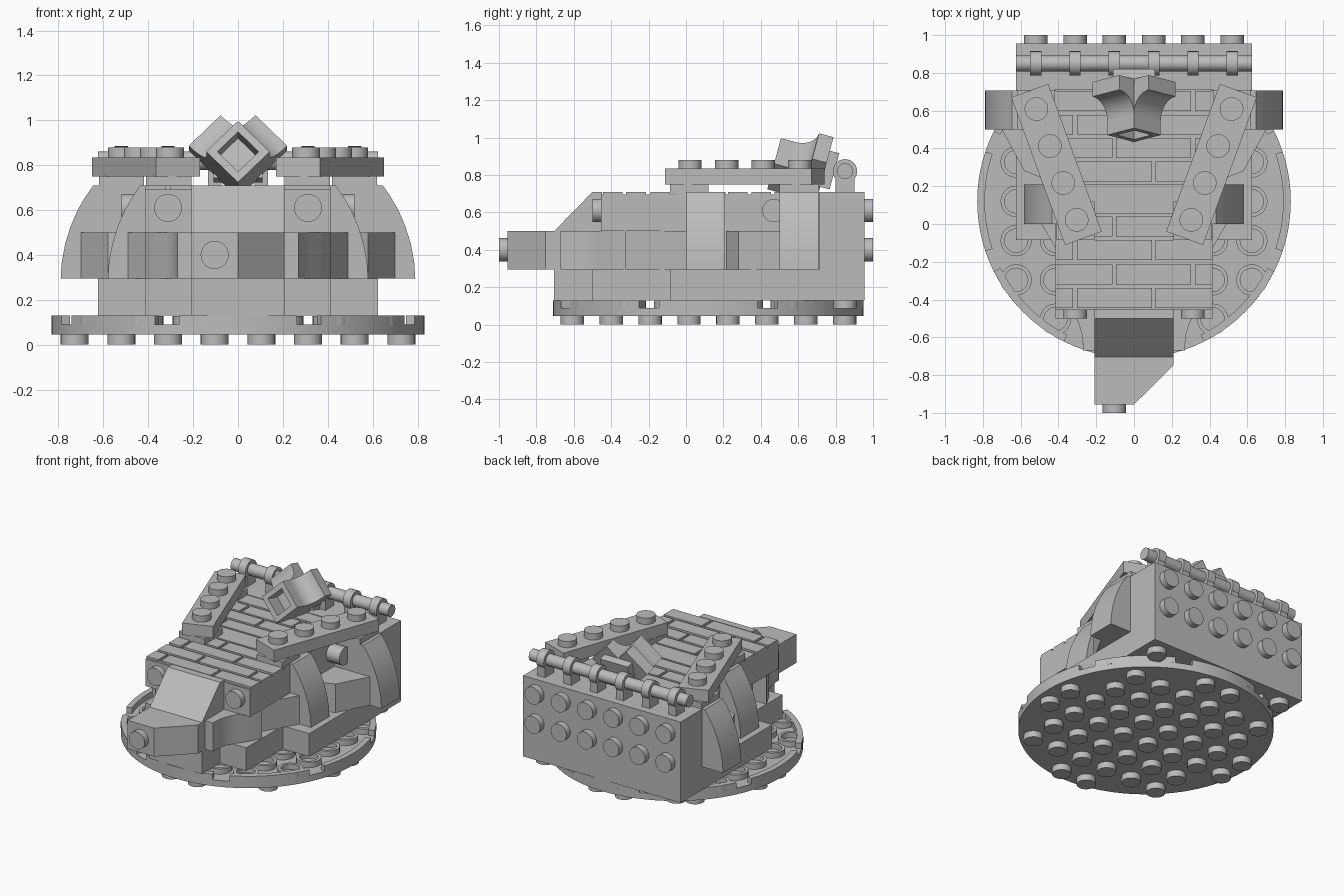
import bpy, bmesh, math
from mathutils import Vector, Matrix

cube = bpy.data.objects.get("Cube")
if cube:
    bpy.data.objects.remove(cube)

grey = bpy.data.materials.new("plain grey")
grey.use_nodes = True
grey.diffuse_color = (0.5, 0.5, 0.5, 1)
grey.node_tree.nodes["Principled BSDF"].inputs["Base Color"].default_value = (0.5, 0.5, 0.5, 1)

P = 0.208                      # stud pitch
R, H = 0.0625, 0.045           # stud radius and height
DISC_Y = 0.12
COLS = [P * (i - 2.5) for i in range(6)]


def finish(name, bm, smooth=False):
    bmesh.ops.recalc_face_normals(bm, faces=bm.faces)
    me = bpy.data.meshes.new(name)
    bm.to_mesh(me)
    bm.free()
    ob = bpy.data.objects.new(name, me)
    bpy.context.collection.objects.link(ob)
    me.materials.append(grey)
    if smooth:
        bpy.ops.object.select_all(action='DESELECT')
        ob.select_set(True)
        bpy.context.view_layer.objects.active = ob
        bpy.ops.object.shade_smooth_by_angle(angle=math.radians(35))
    return ob


def add_box(bm, x, y, z):
    size = Matrix.Diagonal((x[1] - x[0], y[1] - y[0], z[1] - z[0], 1))
    mid = Matrix.Translation((sum(x) / 2, sum(y) / 2, sum(z) / 2))
    bmesh.ops.create_cube(bm, size=1, matrix=mid @ size)


def box(name, x, y, z):
    bm = bmesh.new()
    add_box(bm, x, y, z)
    return finish(name, bm)


def add_cyl(bm, a, b, r, n=24):
    a, b = Vector(a), Vector(b)
    d = b - a
    m = Matrix.Translation((a + b) / 2) @ d.to_track_quat('Z', 'Y').to_matrix().to_4x4()
    bmesh.ops.create_cone(bm, cap_ends=True, segments=n, radius1=r, radius2=r,
                          depth=d.length, matrix=m)


def cylinders(name, pairs, r):
    bm = bmesh.new()
    for a, b in pairs:
        add_cyl(bm, a, b, r)
    return finish(name, bm, True)


def add_prism(bm, pts, axis, lo, hi):
    """Extrude a 2D outline along an axis."""
    def at(p, t):
        return {'x': (t, p[0], p[1]), 'y': (p[0], t, p[1]), 'z': (p[0], p[1], t)}[axis]
    a = [bm.verts.new(at(p, lo)) for p in pts]
    b = [bm.verts.new(at(p, hi)) for p in pts]
    bm.faces.new(a)
    bm.faces.new(b[::-1])
    for i in range(len(pts)):
        j = (i + 1) % len(pts)
        bm.faces.new((a[i], a[j], b[j], b[i]))


def prism(name, pts, axis, lo, hi, smooth=False):
    bm = bmesh.new()
    add_prism(bm, pts, axis, lo, hi)
    return finish(name, bm, smooth)


def arc(r, a0, a1, n, c=(0, 0)):
    return [(c[0] + r * math.cos(a0 + (a1 - a0) * i / n),
             c[1] + r * math.sin(a0 + (a1 - a0) * i / n)) for i in range(n + 1)]


# Round base: floor, notched rim, studs below and tubes above
cylinder_floor = bmesh.new()
add_cyl(cylinder_floor, (0, DISC_Y, H), (0, DISC_Y, 0.09), 0.83, 96)
finish("base_floor", cylinder_floor, True)
rim = bmesh.new()
for k in range(8):
    a0, a1 = math.radians(45 * k - 18.5), math.radians(45 * k + 18.5)
    c = (0, DISC_Y)
    add_prism(rim, arc(0.83, a0, a1, 10, c) + arc(0.79, a1, a0, 10, c), 'z', 0.09, 0.13)
finish("base_rim", rim, True)
grid = [(P * (i - 3.5), P * (j - 3.5)) for i in range(8) for j in range(8)]
cylinders("base_studs", [((x, y + DISC_Y, 0), (x, y + DISC_Y, 0.05))
                         for x, y in grid if math.hypot(x, y) < 0.79], R)
tubes = bmesh.new()
for i in range(-3, 4):
    for j in range(-3, 4):
        x, y = P * i, P * j
        if 0.4 < math.hypot(x, y) < 0.75:
            c = (x, y + DISC_Y)
            for h in range(2):
                a0 = math.pi * h
                add_prism(tubes, arc(0.083, a0, a0 + math.pi, 10, c)
                          + arc(0.062, a0 + math.pi, a0, 10, c), 'z', 0.085, 0.129)
finish("base_tubes", tubes, True)

# Stepped hull
box("hull_lower_rear", (-0.625, 0.625), (-0.085, 0.95), (0.13, 0.295))
box("hull_lower_front", (-0.415, 0.415), (-0.5, -0.085), (0.13, 0.295))
box("hull_lower_bow", (-P, P), (-0.705, -0.5), (0.13, 0.295))
box("hull_core", (-0.3, 0.3), (-0.5, 0.71), (0.295, 0.5))
box("hull_core_rear", (-0.415, 0.415), (0, 0.71), (0.295, 0.5))
box("rear_block", (-0.625, 0.625), (0.71, 0.955), (0.13, 0.71))
cylinders("rear_studs", [((x, 0.95, z), (x, 1.0, z)) for x in COLS for z in (0.4, 0.61)], R)
cylinders("rear_under_studs", [((s * 0.52, 0.85, 0.085), (s * 0.52, 0.85, 0.14)) for s in (-1, 1)], R)

# Nose with one cut corner and a slope behind it
prism("nose", [(-P, -0.955), (0, -0.955), (P, -0.75), (P, -0.45), (-P, -0.45)], 'z', 0.295, 0.5)
cylinders("nose_stud", [((-P / 2, -1.0, 0.4), (-P / 2, -0.95, 0.4))], R)
prism("nose_slope", [(-0.705, 0.5), (-0.5, 0.71), (-0.45, 0.71), (-0.45, 0.5)], 'x', -P, P)

# Deck of masonry tiles
box("deck_core", (-0.415, 0.415), (-0.455, 0.71), (0.5, 0.695))
box("deck_strip", (-0.41, 0.41), (0.055, 0.21), (0.69, 0.71))
tiles = bmesh.new()
row = 0
for start in (-0.455, -0.2, 0.215, 0.463):
    for k in range(2):
        y = start + 0.125 * k
        s = 1 if row % 2 else -1
        edges = sorted([-0.425, 0.425, -s * 0.104, s * 0.312])
        for a, b in zip(edges, edges[1:]):
            add_box(tiles, (a + 0.01, b - 0.01), (y + 0.01, y + 0.115), (0.69, 0.71))
        row += 1
finish("deck_tiles", tiles)
cylinders("deck_front_studs", [((s * 0.312, -0.5, 0.61), (s * 0.312, -0.45, 0.61)) for s in (-1, 1)], R)

# Mirrored side parts
SLOPE = [(0, 0.295), (-0.005, 0.37), (-0.02, 0.45), (-0.045, 0.53), (-0.075, 0.6),
         (-0.11, 0.66), (-0.145, 0.71)]
for s, side in ((1, "left"), (-1, "right")):
    def flip(pts):
        return [(s * x, y) for x, y in pts]
    for label, out, inner, y in (("rear", 0.79, 0.41, 0.5), ("front", 0.58, 0.2, 0)):
        pts = [(out + dx, z) for dx, z in SLOPE] + [(inner, 0.71), (inner, 0.295)]
        prism(f"{side}_{label}_curved_slope", flip(pts), 'y', y, y + P, True)
    prism(f"{side}_rear_wedge", flip([(0.4, 0.21), (0.58, 0.28), (0.7, 0.5), (0.4, 0.5)]), 'z', 0.295, 0.5)
    prism(f"{side}_middle_wedge", flip([(0.28, -0.36), (0.49, 0), (0.28, 0)]), 'z', 0.295, 0.5)
    # concave quarter piece beside the nose
    curve = arc(0.29, math.pi, math.pi / 2, 8, (0.56, -0.64))
    pts = [(P, -0.67), (0.27, -0.67)] + curve[:5] + [(0.415, -0.32), (P, -0.32)]
    prism(f"{side}_bow_curve", flip(pts), 'z', 0.295, 0.5, True)
    cylinders(f"{side}_side_stud", [((s * 0.4, 0.47, 0.61), (s * 0.52, 0.47, 0.61))], R)

    # Angled arm plate with studs and spacers
    place = Matrix.Translation((s * 0.41, 0.315, 0)) @ Matrix.Rotation(s * math.radians(-20), 4, 'Z')
    arm = bmesh.new()
    add_box(arm, (-P / 2, P / 2), (-2 * P, 2 * P), (0.75, 0.835))
    for j in range(4):
        y = P * (j - 1.5)
        add_cyl(arm, (0, y, 0.83), (0, y, 0.88), R)
    bmesh.ops.transform(arm, matrix=place, verts=arm.verts)
    finish(f"{side}_arm_plate", arm, True)
    box(f"{side}_front_spacer", sorted((s * P, s * 0.41)), (-0.085, 0.12), (0.7, 0.752))
    box(f"{side}_rear_spacer", sorted((s * 0.42, s * 0.62)), (0.5, 0.71), (0.7, 0.752))

# Rear bar and its clips
cylinders("rear_bar", [((-0.625, 0.85, 0.82), (0.625, 0.85, 0.82))], 0.042)
clips = bmesh.new()
for x in COLS:
    add_cyl(clips, (x - 0.03, 0.85, 0.82), (x + 0.03, 0.85, 0.82), 0.065)
    add_box(clips, (x - 0.03, x + 0.03), (0.8, 0.9), (0.7, 0.79))
finish("bar_clips", clips, True)

# Tilted V-shaped emblem: hollow diamond with two flared wings
T, L = 0.2, 0.31
emblem = bmesh.new()
w = 0.035
add_box(emblem, (0, T), (-0.02, 0.14), (0, T))
for a, b in (((0, T), (0, w)), ((0, T), (T - w, T)), ((0, w), (0, T)), ((T - w, T), (0, T))):
    add_box(emblem, a, (-0.13, 0), b)
wing = [(T - 0.03, 0.14), (L, 0.14), (L, 0.06)] + arc(0.11, math.radians(90), math.radians(180), 8, (L, -0.05))
wing += [(T - 0.03, -0.05)]
for swap in (False, True):
    bm = bmesh.new()
    add_prism(bm, wing, 'z', 0, T)
    if swap:
        bmesh.ops.transform(bm, matrix=Matrix(((0, 0, 1, 0), (0, 1, 0, 0), (1, 0, 0, 0), (0, 0, 0, 1))), verts=bm.verts)
    tmp = bpy.data.meshes.new("wing")
    bm.to_mesh(tmp)
    bm.free()
    emblem.from_mesh(tmp)
    bpy.data.meshes.remove(tmp)
tilt = Matrix.Rotation(math.radians(-15), 4, 'X')
bmesh.ops.transform(emblem, matrix=Matrix.Translation((0, 0.56, 0.69)) @ tilt
                    @ Matrix.Rotation(math.radians(-45), 4, 'Y'), verts=emblem.verts)
finish("emblem", emblem, True)
mount = box("emblem_mount", (-0.11, 0.11), (-0.04, 0.04), (-0.1, 0.1))
mount.matrix_world = Matrix.Translation((0, 0.755, 0.83)) @ tilt
